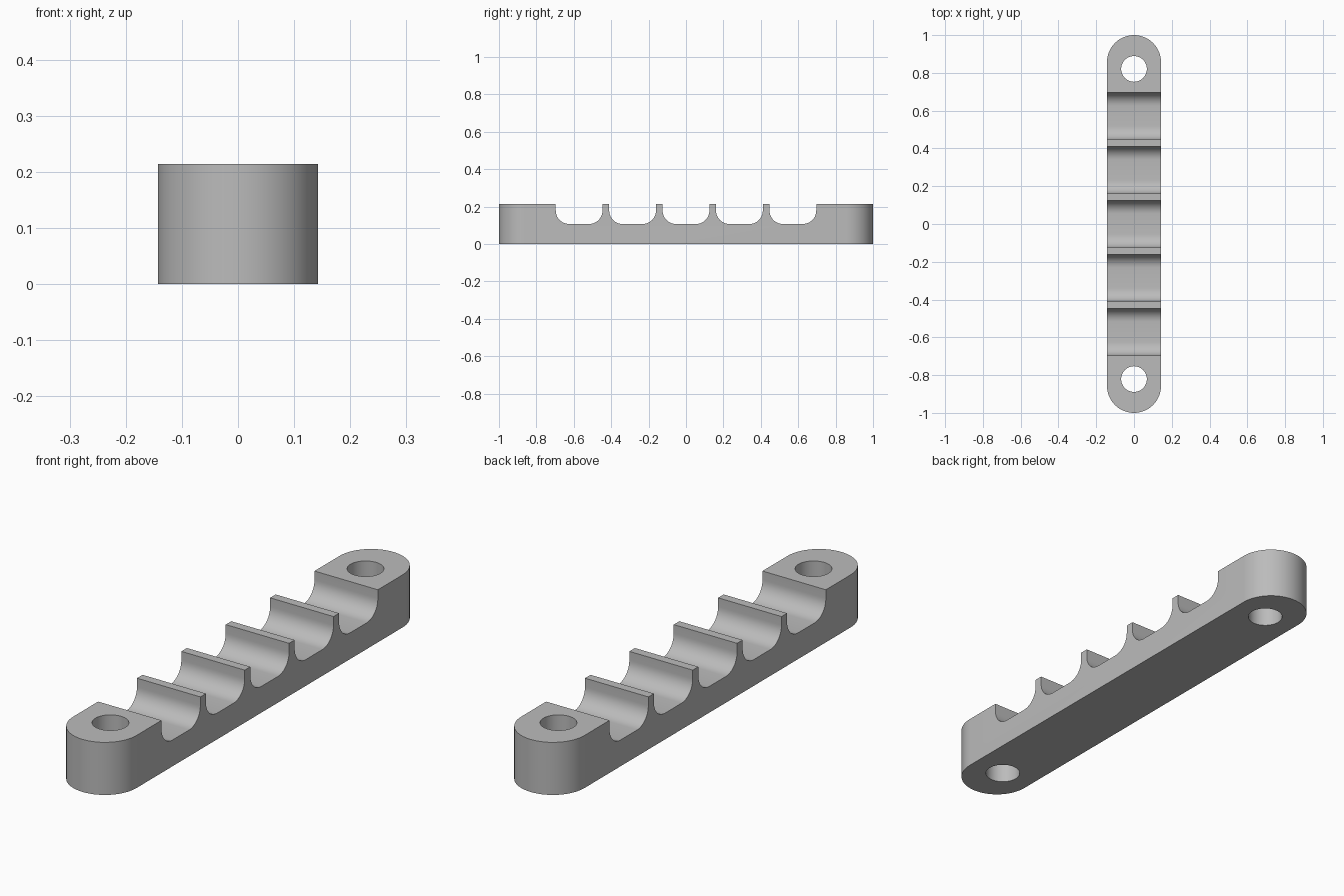
import bpy
import bmesh
from math import pi, cos, sin
from mathutils import Vector

cube = bpy.data.objects.get("Cube")
if cube:
    bpy.data.objects.remove(cube, do_unlink=True)

HALF_WIDTH = 1 / 7
HEIGHT = 1.5 * HALF_WIDTH
FLOOR = HEIGHT / 2
PITCH = 2 * HALF_WIDTH
SLOT_HALF = 0.125
FILLET = HALF_WIDTH / 2
HOLE_Y = 0.821
HOLE_RADIUS = 0.068

grey = bpy.data.materials.new("grey")
grey.use_nodes = True
colour = (0.5, 0.5, 0.5, 1)
grey.diffuse_color = colour
grey.node_tree.nodes["Principled BSDF"].inputs["Base Color"].default_value = colour


def arc(u, v, radius, start, end, steps):
    angles = [start + (end - start) * i / steps for i in range(steps + 1)]
    return [(u + radius * cos(a), v + radius * sin(a)) for a in angles]


def prism(name, points, direction):
    """Extrude a closed outline of 3D points along a direction."""
    bm = bmesh.new()
    face = bm.faces.new([bm.verts.new(p) for p in points])
    extruded = bmesh.ops.extrude_face_region(bm, geom=[face])["geom"]
    moved = [g for g in extruded if isinstance(g, bmesh.types.BMVert)]
    bmesh.ops.translate(bm, verts=moved, vec=Vector(direction))
    bmesh.ops.recalc_face_normals(bm, faces=bm.faces)
    mesh = bpy.data.meshes.new(name)
    bm.to_mesh(mesh)
    bm.free()
    mesh.materials.append(grey)
    obj = bpy.data.objects.new(name, mesh)
    bpy.context.collection.objects.link(obj)
    return obj


# Bar with two rounded ends
end_y = 1 - HALF_WIDTH
outline = arc(0, end_y, HALF_WIDTH, 0, pi, 32) + arc(0, -end_y, HALF_WIDTH, pi, 2 * pi, 32)
bar = prism("slotted_bar", [(x, y, 0) for x, y in outline], (0, 0, HEIGHT))

# Five cross slots with filleted floors
cutters = []
inner = SLOT_HALF - FILLET
for i in range(-2, 3):
    y0 = i * PITCH
    section = [(y0 - SLOT_HALF, HEIGHT + 0.1)]
    section += arc(y0 - inner, FLOOR + FILLET, FILLET, pi, 1.5 * pi, 10)
    section += arc(y0 + inner, FLOOR + FILLET, FILLET, 1.5 * pi, 2 * pi, 10)
    section.append((y0 + SLOT_HALF, HEIGHT + 0.1))
    cutters.append(prism("slot_cutter", [(-0.3, y, z) for y, z in section], (0.6, 0, 0)))

# Screw hole through each end
for side in (-1, 1):
    ring = arc(0, side * HOLE_Y, HOLE_RADIUS, 0, 2 * pi, 48)[:-1]
    cutters.append(prism("hole_cutter", [(x, y, -0.1) for x, y in ring], (0, 0, 0.5)))

# Cut the bar, then discard the cutters
bpy.ops.object.select_all(action="DESELECT")
bar.select_set(True)
bpy.context.view_layer.objects.active = bar
for cutter in cutters:
    cutter.hide_render = True
    cut = bar.modifiers.new("cut", "BOOLEAN")
    cut.operation = "DIFFERENCE"
    cut.solver = "EXACT"
    cut.object = cutter
    bpy.ops.object.modifier_apply(modifier=cut.name)
    bpy.data.objects.remove(cutter, do_unlink=True)

bpy.ops.object.shade_smooth_by_angle(angle=pi / 6)
